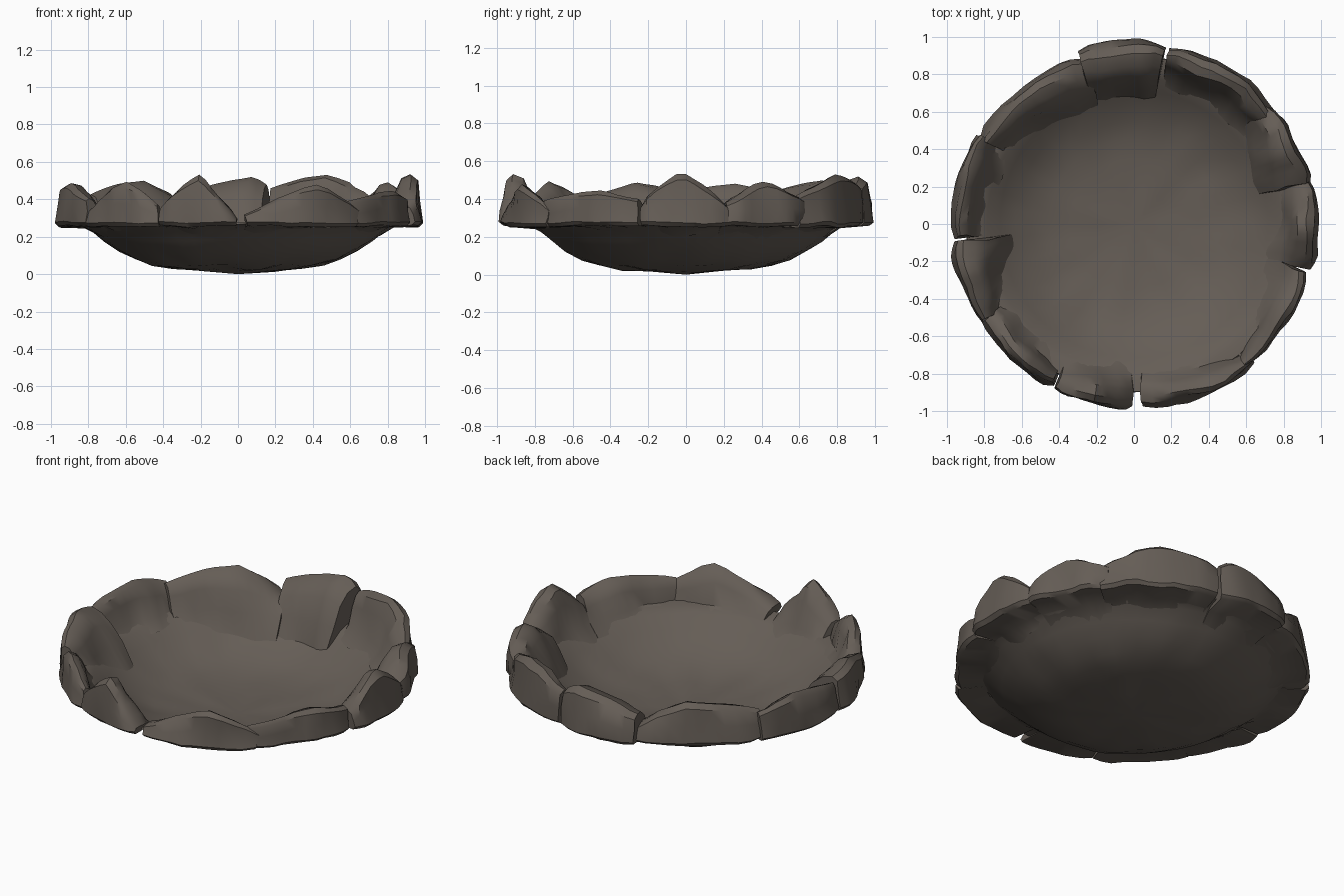
import bpy, bmesh, math
from mathutils import Vector, noise

if "Cube" in bpy.data.objects:
    bpy.data.objects.remove(bpy.data.objects["Cube"])

stone = bpy.data.materials.new("dark brown stone")
stone.use_nodes = True
COLOUR = (0.13, 0.11, 0.093, 1)
stone.diffuse_color = COLOUR
stone.node_tree.nodes["Principled BSDF"].inputs["Base Color"].default_value = COLOUR

PROFILE = [(0, 0.008), (0.2, 0.018), (0.35, 0.03), (0.46, 0.048), (0.55, 0.078),
           (0.64, 0.125), (0.72, 0.18), (0.79, 0.238), (0.84, 0.262), (0.9, 0.272)]


def bowl_height(r):
    """Height of the bowl's outside at radius r."""
    for (r0, z0), (r1, z1) in zip(PROFILE, PROFILE[1:]):
        if r <= r1:
            return z0 + (z1 - z0) * (r - r0) / (r1 - r0)
    return PROFILE[-1][1]


def polar(angle, r, z):
    return Vector((r * math.cos(angle), r * math.sin(angle), z))


def finish(name, bm, sharp):
    bmesh.ops.recalc_face_normals(bm, faces=bm.faces)
    mesh = bpy.data.meshes.new(name)
    bm.to_mesh(mesh)
    bm.free()
    mesh.materials.append(stone)
    obj = bpy.data.objects.new(name, mesh)
    bpy.context.collection.objects.link(obj)
    bpy.ops.object.select_all(action='DESELECT')
    obj.select_set(True)
    bpy.context.view_layer.objects.active = obj
    bpy.ops.object.shade_smooth_by_angle(angle=math.radians(sharp))


def loft(bm, rings):
    """Join neighbouring rings of vertices with quads."""
    for a, b in zip(rings, rings[1:]):
        for j in range(len(a)):
            k = (j + 1) % len(a)
            bm.faces.new((a[j], a[k], b[k], b[j]))


# Thin hammered bowl, turned from the profile
bm = bmesh.new()
SEGMENTS = 56
outside = PROFILE[1:]
inside = [(r - 0.004, z + 0.012) for r, z in reversed(outside)]
rings = []
for r, z in outside + inside:
    ring = []
    for s in range(SEGMENTS):
        p = polar(math.tau * s / SEGMENTS, r, z)
        p.z += 0.014 * noise.noise(Vector((p.x, p.y, 0)) * 6)
        ring.append(bm.verts.new(p))
    rings.append(ring)
loft(bm, rings)
for ring, z in ((rings[0], 0.0), (rings[-1], 0.018)):
    centre = bm.verts.new((0, 0, z))
    for j in range(SEGMENTS):
        bm.faces.new((ring[j], ring[(j + 1) % SEGMENTS], centre))
finish("bowl", bm, 40)


def rock(name, start, end, inner0, inner1, outer, low0, peak, low1, where):
    """A rim stone swept along an arc, rising to a peak part way along."""
    bm = bmesh.new()
    rings = []
    steps = 10
    for i in range(steps + 1):
        t = i / steps
        angle = math.radians(start + (end - start) * t)
        # rise to the peak and fall away from it
        side = t / where if t < where else (1 - t) / (1 - where)
        low = low0 if t < where else low1
        top = low + (peak - low) * (side + math.sin(side * math.pi / 2)) / 2
        # ends pull in a little
        pinch = max(0, abs(2 * t - 1) - 0.6) / 0.4
        ri = inner0 + (inner1 - inner0) * t + 0.02 * pinch
        ro = outer - 0.018 * pinch ** 2
        w = ro - ri
        rise = top - 0.26
        foot = ri - 0.05
        section = [(foot, bowl_height(foot) + 0.008),
                   (ri + 0.05 * w, 0.26 + 0.12 * rise),
                   (ri + 0.26 * w, 0.26 + 0.64 * rise),
                   (ri + 0.46 * w, 0.26 + 0.92 * rise),
                   (ri + 0.7 * w, top),
                   (ri + 0.87 * w, 0.26 + 0.88 * rise),
                   (ro - 0.012, 0.26 + 0.5 * rise),
                   (ro, 0.275),
                   (ro - 0.02, 0.256),
                   (0.82, 0.25)]
        ring = []
        for r, z in section:
            p = polar(angle, r, z)
            # broad lumps with small dents
            seed = Vector((start, 0, 0))
            bump = noise.noise_vector(p * 5 + seed) + noise.noise_vector(p * 13 + seed) * 0.4
            p += Vector((bump.x, bump.y, bump.z * 0.5)) * 0.026
            ring.append(bm.verts.new(p))
        rings.append(ring)
    loft(bm, rings)
    bm.faces.new(rings[0])
    bm.faces.new(rings[-1])
    finish(name, bm, 38)


# start, end, inner radii, outer radius, low, peak, low, place of peak
ROCKS = [
    (-15, 14, 0.76, 0.82, 0.99, 0.36, 0.54, 0.36, 0.45),
    (13, 41, 0.71, 0.78, 0.98, 0.38, 0.49, 0.4, 0.5),
    (39, 79, 0.80, 0.80, 0.98, 0.41, 0.53, 0.46, 0.5),
    (80, 108, 0.72, 0.72, 0.99, 0.48, 0.52, 0.43, 0.2),
    (107, 151, 0.68, 0.80, 0.95, 0.34, 0.5, 0.43, 0.4),
    (150, 184, 0.82, 0.81, 0.98, 0.42, 0.48, 0.43, 0.4),
    (185, 212, 0.69, 0.84, 0.99, 0.45, 0.49, 0.4, 0.4),
    (212, 243, 0.80, 0.86, 0.98, 0.34, 0.49, 0.38, 0.6),
    (244, 270, 0.82, 0.78, 0.99, 0.36, 0.53, 0.29, 0.5),
    (272, 311, 0.79, 0.88, 0.99, 0.32, 0.47, 0.36, 0.6),
    (309, 345, 0.88, 0.77, 0.98, 0.39, 0.44, 0.4, 0.6),
]
for number, row in enumerate(ROCKS, 1):
    rock(f"rim_rock_{number}", *row)
